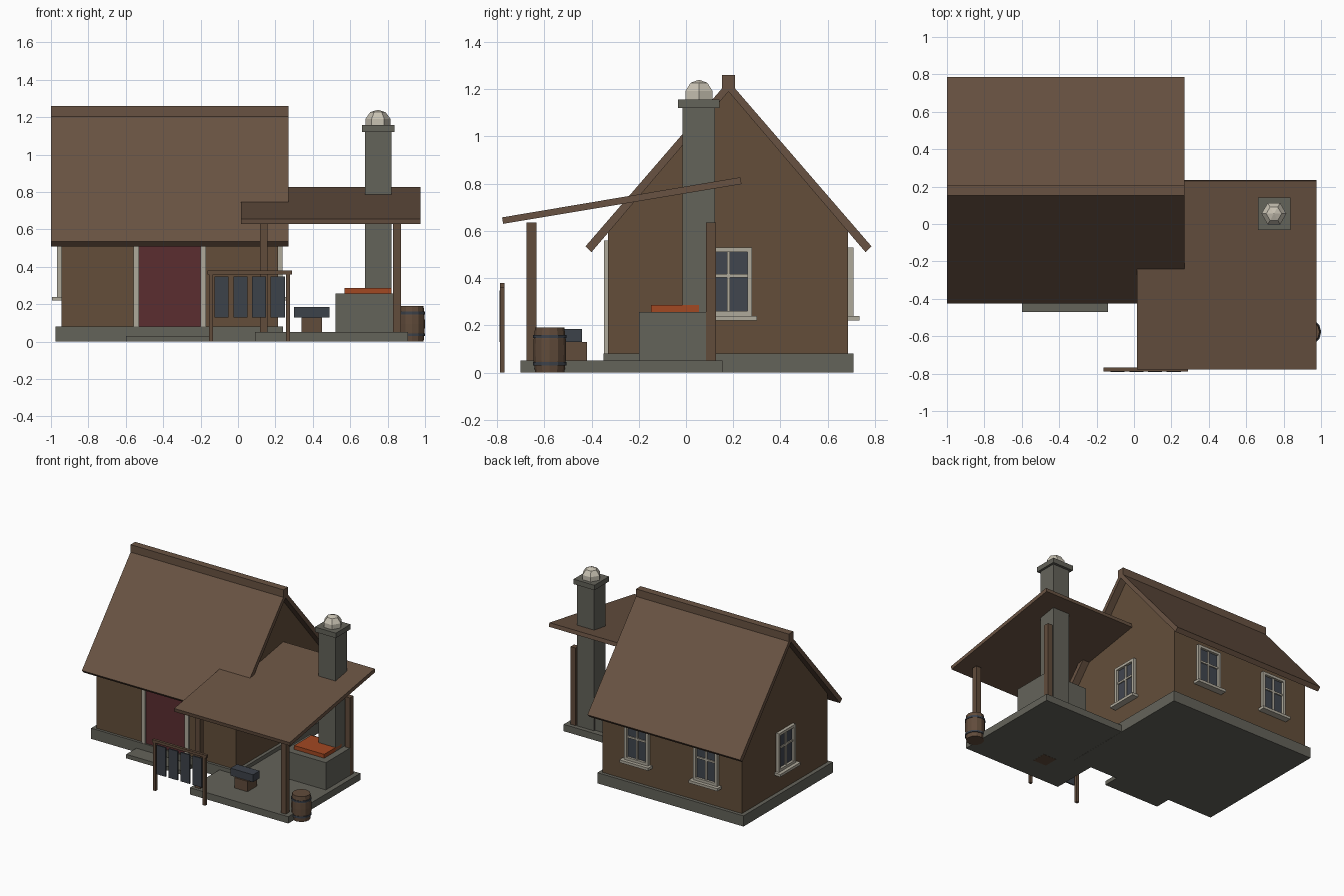
import bpy, bmesh, math
from mathutils import Matrix, Vector

cube = bpy.data.objects.get("Cube")
if cube:
    bpy.data.objects.remove(cube, do_unlink=True)


def material(name, rgb):
    m = bpy.data.materials.new(name)
    m.use_nodes = True
    m.diffuse_color = (*rgb, 1)
    m.node_tree.nodes["Principled BSDF"].inputs["Base Color"].default_value = (*rgb, 1)
    return m


WALL = material("wall brown", (0.125, 0.076, 0.042))
ROOF = material("roof brown", (0.141, 0.086, 0.055))
TIMBER = material("timber brown", (0.12, 0.072, 0.044))
STONE = material("grey stone", (0.127, 0.125, 0.102))
TRIM = material("pale trim", (0.43, 0.40, 0.33))
DOOR = material("dark red", (0.105, 0.026, 0.03))
GLASS = material("blue grey glass", (0.053, 0.061, 0.078))
IRON = material("dark iron", (0.046, 0.054, 0.068))
EMBER = material("ember orange", (0.36, 0.065, 0.016))
SMOKE = material("pale smoke", (0.58, 0.54, 0.45))


def finish(name, bm, mat, matrix=None):
    bmesh.ops.recalc_face_normals(bm, faces=bm.faces)
    mesh = bpy.data.meshes.new(name)
    bm.to_mesh(mesh)
    bm.free()
    mesh.materials.append(mat)
    ob = bpy.data.objects.new(name, mesh)
    bpy.context.collection.objects.link(ob)
    if matrix:
        ob.matrix_world = matrix
    return ob


def boxes(name, mat, spans, matrix=None):
    """One object from boxes given as (x range, y range, z range)."""
    bm = bmesh.new()
    for span in spans:
        size = Vector([b - a for a, b in span])
        mid = Vector([(a + b) / 2 for a, b in span])
        bmesh.ops.create_cube(bm, size=1, matrix=Matrix.Translation(mid) @ Matrix.Diagonal((*size, 1)))
    return finish(name, bm, mat, matrix)


def box(name, mat, x, y, z):
    return boxes(name, mat, [(x, y, z)])


def prism(name, mat, x, profile):
    """Extrude a (y, z) profile along x."""
    bm = bmesh.new()
    face = bm.faces.new([bm.verts.new((x[0], py, pz)) for py, pz in profile])
    out = bmesh.ops.extrude_face_region(bm, geom=[face])
    moved = [v for v in out["geom"] if isinstance(v, bmesh.types.BMVert)]
    bmesh.ops.translate(bm, verts=moved, vec=(x[1] - x[0], 0, 0))
    return finish(name, bm, mat)


def lathe(name, mat, profile, at, sides=12):
    """Spin an (r, z) profile round a vertical axis."""
    bm = bmesh.new()
    verts = [bm.verts.new((r, 0, z)) for r, z in profile]
    edges = [bm.edges.new(pair) for pair in zip(verts, verts[1:])]
    bmesh.ops.spin(bm, geom=verts + edges, cent=(0, 0, 0), axis=(0, 0, 1), angle=2 * math.pi, steps=sides)
    bmesh.ops.remove_doubles(bm, verts=bm.verts, dist=0.0005)
    return finish(name, bm, mat, Matrix.Translation(at))


# House body and roof
MID = 0.18
box("house_foundation", STONE, (-0.975, 0.24), (-0.35, 0.71), (0, 0.08))
prism("house_walls", WALL, (-0.945, 0.215),
      [(-0.33, 0.08), (0.685, 0.08), (0.685, 0.605), (MID, 1.2), (-0.33, 0.605)])
prism("main_roof", ROOF, (-1, 0.27),
      [(-0.425, 0.535), (MID, 1.235), (0.785, 0.535), (0.76, 0.51), (MID, 1.19), (-0.4, 0.51)])
box("roof_ridge", ROOF, (-1, 0.27), (MID - 0.027, MID + 0.027), (1.2, 1.26))

# Door
box("door", DOOR, (-0.54, -0.19), (-0.338, -0.32), (0.08, 0.535))
boxes("door_frame", TRIM, [((-0.56, -0.53), (-0.347, -0.32), (0.08, 0.56)),
                           ((-0.2, -0.17), (-0.347, -0.32), (0.08, 0.56)),
                           ((-0.53, -0.2), (-0.347, -0.32), (0.53, 0.56))])
box("door_step", STONE, (-0.6, -0.14), (-0.47, -0.35), (0, 0.03))


# Windows, built facing -y and then turned onto each wall
def window(name, x, y, degrees):
    place = Matrix.Translation((x, y, 0.24)) @ Matrix.Rotation(math.radians(degrees), 4, "Z")
    w, h, t = 0.1, 0.29, 0.02
    depth = (-0.024, 0.01)
    bar = (-0.014, 0.01)
    boxes(name + "_frame", TRIM, [
        ((-w, t - w), depth, (0, h)), ((w - t, w), depth, (0, h)),
        ((t - w, w - t), depth, (h - t, h)), ((t - w, w - t), depth, (0, t)),
        ((-0.007, 0.007), bar, (t, h - t)), ((t - w, w - t), bar, (0.163, 0.177)),
        ((-0.12, 0.12), (-0.05, 0.01), (-0.02, 0))], place)
    boxes(name + "_glass", GLASS, [((t - w, w - t), (-0.006, 0.01), (t, h - t))], place)


window("right_gable_window", 0.215, MID, 90)
window("left_gable_window", -0.945, MID, -90)
window("back_window_a", -0.08, 0.685, 180)
window("back_window_b", -0.655, 0.685, 180)

# Lean-to workshop
box("workshop_floor", STONE, (0.09, 0.908), (-0.7, 0.155), (0.001, 0.052))
prism("lean_to_roof", ROOF, (0.015, 0.975),
      [(-0.774, 0.63), (0.235, 0.798), (0.23, 0.827), (-0.779, 0.657)])
for label, px, py in (("front_left", 0.138, -0.655), ("front_right", 0.85, -0.655), ("back_right", 0.85, 0.105)):
    box(label + "_post", TIMBER, (px - 0.021, px + 0.021), (py - 0.021, py + 0.021), (0.05, 0.635))

# Forge with chimney
box("forge_hearth", STONE, (0.52, 0.87), (-0.2, 0.11), (0.05, 0.257))
box("forge_embers", EMBER, (0.57, 0.82), (-0.148, 0.055), (0.25, 0.286))
box("chimney_stack", STONE, (0.68, 0.82), (-0.014, 0.122), (0.05, 1.12))
box("chimney_cap", STONE, (0.662, 0.836), (-0.033, 0.141), (1.12, 1.157))
lathe("smoke_puff", SMOKE,
      [(0.07 * math.sin(a * math.pi / 5), -0.07 * math.cos(a * math.pi / 5)) for a in range(6)],
      (0.748, 0.055, 1.17), sides=6)

# Anvil on its stump
box("anvil_stump", TIMBER, (0.34, 0.45), (-0.53, -0.42), (0, 0.13))
box("anvil", IRON, (0.3, 0.488), (-0.518, -0.44), (0.13, 0.185))

# Barrel with hoops
SPOT = (0.93, -0.577, 0)
lathe("barrel", TIMBER, [(0, 0), (0.062, 0), (0.068, 0.05), (0.069, 0.095), (0.068, 0.14), (0.062, 0.19), (0, 0.19)], SPOT)
for label, z in (("lower", 0.037), ("upper", 0.153)):
    lathe(label + "_hoop", IRON, [(0.06, z - 0.007), (0.071, z - 0.007), (0.071, z + 0.007), (0.06, z + 0.007)], SPOT)

# Display rack with four hanging plates
boxes("rack_frame", TIMBER, [((-0.155, -0.133), (-0.788, -0.768), (0, 0.365)),
                             ((0.257, 0.279), (-0.788, -0.768), (0, 0.365)),
                             ((-0.162, 0.29), (-0.788, -0.768), (0.36, 0.38))])
boxes("rack_plates", IRON, [((-0.125 + i * 0.1, -0.05 + i * 0.1), (-0.79, -0.78), (0.13, 0.348))
                            for i in range(4)])
